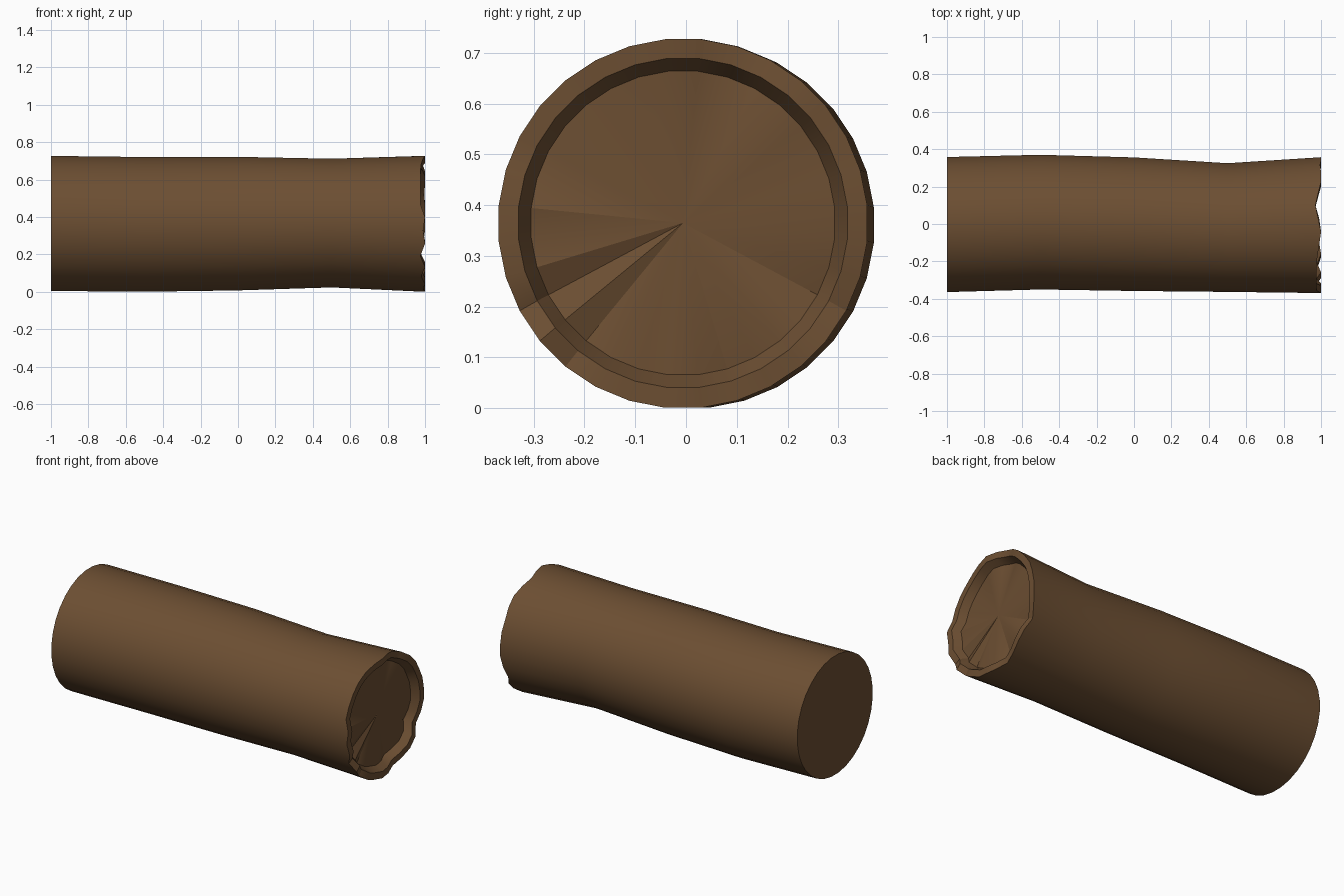
import bpy, bmesh, math

if "Cube" in bpy.data.objects:
    bpy.data.objects.remove(bpy.data.objects["Cube"])

SIDES = 32

bark = bpy.data.materials.new("bark_brown")
bark.diffuse_color = (0.15, 0.077, 0.032, 1)
bark.use_nodes = True
bark.node_tree.nodes["Principled BSDF"].inputs["Base Color"].default_value = bark.diffuse_color

# Broken end: how far each rim vertex is set back (hundredths), from +y round over the top
JAG = [0, 0, .5, 0, 0, 1.5, 3, 1.5, 0, 1, 2, 2.5, 2.5, 2.5, 2.5, 0,
       1, 0, 2.5, 0, 2, 0, 1, 0, 1, 3, 1.5, 0, 0, 2.5, 1, 0]

# Sections along the log: x, centre y, centre z, half width, jag strength
SECTIONS = [
    (-1.0, -.003, .366, .361, 0),
    (-0.5, .010, .361, .360, 0),
    (0.0, -.001, .365, .357, 0),
    (0.5, -.019, .368, .344, 0),
    (1.0, -.006, .364, .363, 1),    # broken rim, outer edge
    (1.0, -.006, .365, .324, 1),    # broken rim, inner edge
    (0.955, -.006, .365, .299, 1),  # edge of the recessed core
]

bm = bmesh.new()


def ring(x, cy, cz, half, jag):
    r = half / math.cos(math.pi / SIDES)
    verts = []
    for i in range(SIDES):
        a = (i + .5) * math.tau / SIDES
        verts.append(bm.verts.new((x - jag * JAG[i] / 100,
                                   cy + r * math.cos(a), cz + r * math.sin(a))))
    return verts


rings = [ring(*s) for s in SECTIONS]
for a, b in zip(rings, rings[1:]):
    for i in range(SIDES):
        j = (i + 1) % SIDES
        bm.faces.new((a[i], a[j], b[j], b[i]))

# Sawn end cap
bm.faces.new(rings[0][::-1])

# Recessed core, fanned from its centre
hub = bm.verts.new((0.943, -.006, .365))
core = rings[-1]
for i in range(SIDES):
    bm.faces.new((core[i], core[(i + 1) % SIDES], hub))

bmesh.ops.recalc_face_normals(bm, faces=bm.faces)
mesh = bpy.data.meshes.new("log")
bm.to_mesh(mesh)
bm.free()
mesh.materials.append(bark)
log = bpy.data.objects.new("log", mesh)
bpy.context.collection.objects.link(log)

# Smooth bark, crisp ends
bpy.context.view_layer.objects.active = log
log.select_set(True)
bpy.ops.object.shade_smooth_by_angle(angle=math.radians(30))
